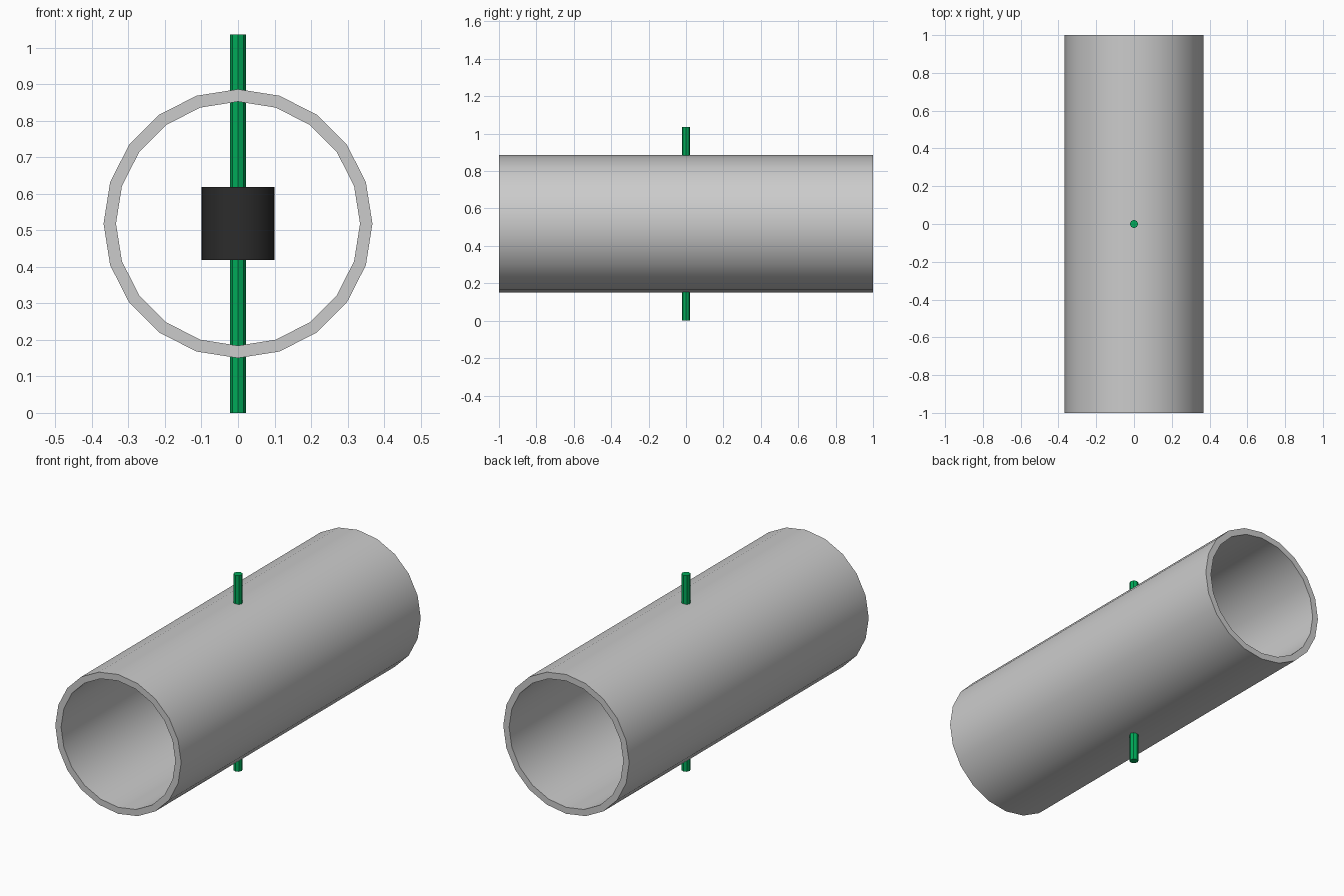
import bpy
import bmesh
import math

if "Cube" in bpy.data.objects:
    bpy.data.objects.remove(bpy.data.objects["Cube"])

CZ = 0.518  # height of the tube axis


def material(name, rgb):
    mat = bpy.data.materials.new(name)
    mat.diffuse_color = (*rgb, 1)
    mat.use_nodes = True
    mat.node_tree.nodes["Principled BSDF"].inputs["Base Color"].default_value = mat.diffuse_color
    return mat


def smooth(obj):
    bpy.ops.object.select_all(action='DESELECT')
    obj.select_set(True)
    bpy.context.view_layer.objects.active = obj
    bpy.ops.object.shade_smooth_by_angle(angle=math.radians(30))


def cylinder(name, sides, radius, height, mat):
    bpy.ops.mesh.primitive_cylinder_add(vertices=sides, radius=radius, depth=height,
                                        location=(0, 0, CZ))
    obj = bpy.context.object
    obj.name = name
    obj.data.materials.append(mat)
    smooth(obj)
    return obj


def tube(name, sides, outer, inner, length):
    bm = bmesh.new()
    loops = []
    # Closed wall section: outer front, outer back, inner back, inner front
    for r, y in ((outer, -length / 2), (outer, length / 2),
                 (inner, length / 2), (inner, -length / 2)):
        angles = [math.tau * i / sides for i in range(sides)]
        loops.append([bm.verts.new((r * math.cos(a), y, r * math.sin(a))) for a in angles])
    for k in range(4):
        a, b = loops[k], loops[(k + 1) % 4]
        for i in range(sides):
            j = (i + 1) % sides
            bm.faces.new((a[i], a[j], b[j], b[i]))
    bmesh.ops.recalc_face_normals(bm, faces=bm.faces)
    mesh = bpy.data.meshes.new(name)
    bm.to_mesh(mesh)
    bm.free()
    obj = bpy.data.objects.new(name, mesh)
    obj.location.z = CZ
    bpy.context.collection.objects.link(obj)
    smooth(obj)
    return obj


# Open horizontal pipe
tube("pipe", 20, 0.368, 0.334, 2.0)

# Vertical pin through the pipe
cylinder("pin", 8, 0.022, 2 * CZ, material("green", (0.0, 0.4, 0.1)))

# Dark hub on the pin, inside the pipe
cylinder("hub", 32, 0.1, 0.2, material("black", (0.025, 0.025, 0.025)))
